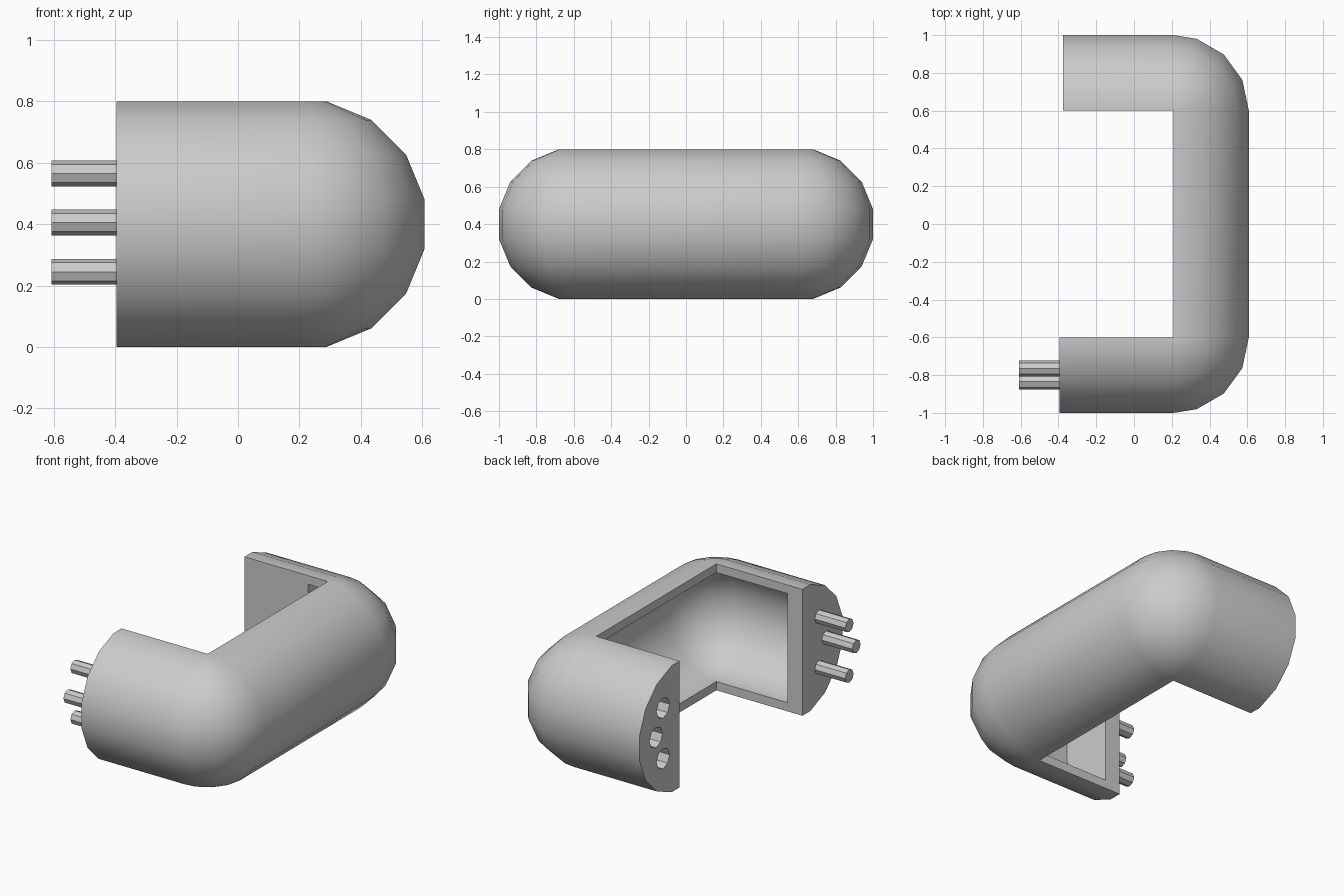
import bpy, bmesh, math
from mathutils import Matrix, Vector

if "Cube" in bpy.data.objects:
    bpy.data.objects.remove(bpy.data.objects["Cube"])

grey = bpy.data.materials.new("light_grey")
grey.use_nodes = True
grey.diffuse_color = (0.6, 0.6, 0.6, 1)
grey.node_tree.nodes["Principled BSDF"].inputs["Base Color"].default_value = (0.6, 0.6, 0.6, 1)

CX, CY, CZ = 0.208, 0.6, 0.4          # corner centres and mid height
FRONT_END, BACK_END = -0.395, -0.375  # open ends of the two arms
PINS = [(0.765, 0.565), (0.835, 0.405), (0.765, 0.245)]  # distance along y, height


def add_object(name, bm):
    mesh = bpy.data.meshes.new(name)
    bm.to_mesh(mesh)
    bm.free()
    mesh.materials.append(grey)
    obj = bpy.data.objects.new(name, mesh)
    bpy.context.collection.objects.link(obj)
    return obj


def half_profile(apothem):
    """Half of a sixteen-sided section, from the top of the flat side to the bottom."""
    r = apothem / math.cos(math.pi / 16)
    arc = [math.pi / 2 - math.pi / 16 * (2 * k + 1) for k in range(8)]
    pts = [(r * math.cos(a), r * math.sin(a)) for a in arc]
    return [(0, apothem)] + pts + [(0, -apothem)]


def stations(front_x, back_x):
    """Points on the U-shaped path, each with its outward direction in degrees."""
    turn = [0, 18, 42, 66, 90]
    front = [(CX, -CY, -90 + t) for t in turn]
    back = [(CX, CY, 90 - t) for t in reversed(turn)]
    return [(front_x, -CY, -90)] + front + back + [(back_x, CY, 90)]


def sweep(bm, apothem, front_x, back_x):
    rings = []
    for x, y, deg in stations(front_x, back_x):
        a = math.radians(deg)
        rings.append([bm.verts.new((x + d * math.cos(a), y + d * math.sin(a), CZ + z))
                      for d, z in half_profile(apothem)])
    for a, b in zip(rings, rings[1:]):
        for i in range(len(a) - 1):
            bm.faces.new((a[i], a[i + 1], b[i + 1], b[i]))
    bm.faces.new(rings[0])
    bm.faces.new(rings[-1])
    return rings


def octagon_rod(name, x0, x1, y, z, radius):
    bm = bmesh.new()
    place = Matrix.Translation(Vector(((x0 + x1) / 2, y, z))) @ Matrix.Rotation(math.pi / 2, 4, "Y")
    bmesh.ops.create_cone(bm, cap_ends=True, segments=8, radius1=radius, radius2=radius,
                          depth=x1 - x0, matrix=place)
    return add_object(name, bm)


# Hollow half-pipe body: outer skin, cavity skin and the flat rim joining them
bm = bmesh.new()
outer = sweep(bm, 0.4, FRONT_END, BACK_END)
inner = sweep(bm, 0.345, -0.29, 0.07)
for i in range(len(outer) - 1):
    for k in (0, -1):
        bm.faces.new((outer[i][k], outer[i + 1][k], inner[i + 1][k], inner[i][k]))
for e in (0, -1):
    bm.faces.new((outer[e][0], outer[e][-1], inner[e][-1], inner[e][0]))
bmesh.ops.remove_doubles(bm, verts=bm.verts, dist=0.0005)
bmesh.ops.recalc_face_normals(bm, faces=bm.faces)
body = add_object("half_pipe_body", bm)

# Sockets in the back arm, matching pins on the front arm
for n, (y, z) in enumerate(PINS, 1):
    octagon_rod(f"pin_{n}", -0.608, FRONT_END + 0.03, -y, z, 0.042)
    cutter = octagon_rod(f"socket_cutter_{n}", BACK_END - 0.1, BACK_END + 0.25, y, z, 0.065)
    cutter.hide_render = True
    cut = body.modifiers.new("socket", "BOOLEAN")
    cut.object = cutter
    cut.solver = "EXACT"
    bpy.context.view_layer.objects.active = body
    bpy.ops.object.modifier_apply(modifier=cut.name)
    bpy.data.objects.remove(cutter)

# Smooth the curved skin, keep the rims and ends crisp
bpy.ops.object.select_all(action="DESELECT")
body.select_set(True)
bpy.context.view_layer.objects.active = body
bpy.ops.object.shade_smooth_by_angle(angle=math.radians(30))
